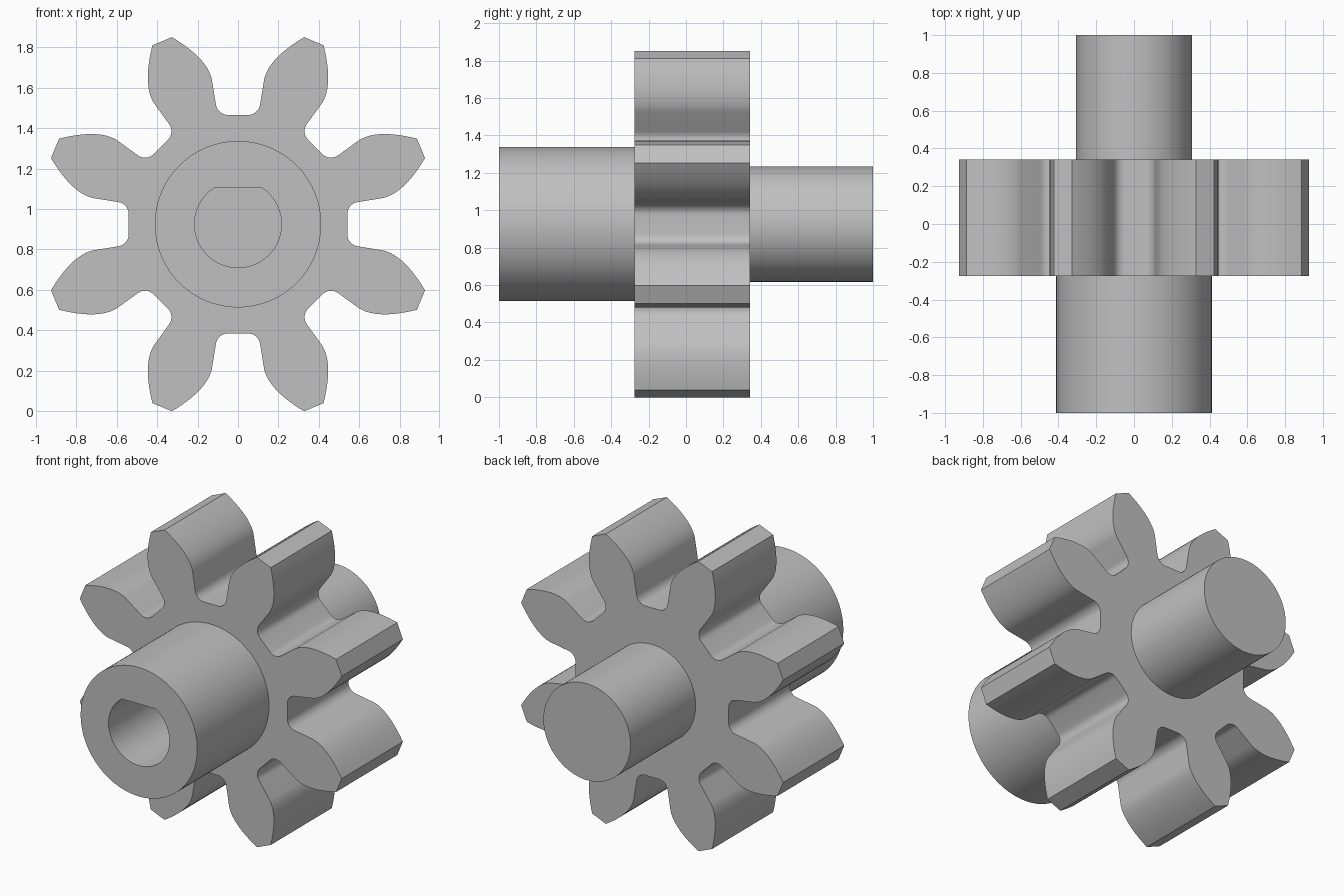
import bpy
import bmesh
from math import sin, cos, pi, radians
from mathutils import Vector, Matrix

AXIS_Z = 0.925
TEETH = 8
SIDES = 96

cube = bpy.data.objects.get("Cube")
if cube:
    bpy.data.objects.remove(cube, do_unlink=True)

grey = bpy.data.materials.new("plain_grey")
grey.use_nodes = True
grey.diffuse_color = (0.53, 0.53, 0.53, 1)
grey.node_tree.nodes["Principled BSDF"].inputs["Base Color"].default_value = grey.diffuse_color


def add_ring(bm, outline, y):
    return [bm.verts.new((p.x, y, AXIS_Z + p.y)) for p in outline]


def bridge(bm, a, b):
    for i in range(len(a)):
        j = (i + 1) % len(a)
        bm.faces.new((a[i], a[j], b[j], b[i]))


def finish(bm, name):
    bmesh.ops.recalc_face_normals(bm, faces=bm.faces)
    mesh = bpy.data.meshes.new(name)
    bm.to_mesh(mesh)
    bm.free()
    mesh.materials.append(grey)
    obj = bpy.data.objects.new(name, mesh)
    bpy.context.collection.objects.link(obj)
    bpy.ops.object.select_all(action='DESELECT')
    obj.select_set(True)
    bpy.context.view_layer.objects.active = obj
    bpy.ops.object.shade_smooth_by_angle(angle=radians(30))
    return obj


def prism(name, outline, y0, y1):
    bm = bmesh.new()
    front, back = add_ring(bm, outline, y0), add_ring(bm, outline, y1)
    bridge(bm, front, back)
    bm.faces.new(front)
    bm.faces.new(back)
    return finish(bm, name)


def circle(radius, flat=None):
    pts = [Vector((cos(2 * pi * i / SIDES), sin(2 * pi * i / SIDES))) * radius
           for i in range(SIDES)]
    if flat is not None:
        for p in pts:
            p.y = min(p.y, flat)
    return pts


# Half of one gap between teeth: root fillet, then the curved flank
fillet = 0.06
half = []
for i in range(9):
    a = radians(80) * i / 8
    half.append(Vector((0.05 + fillet * sin(a), 0.541 + fillet * (1 - cos(a)))))
start, control, tip = Vector((0.13, 0.72)), Vector((0.155, 0.823)), Vector((0.327, 0.926))
for i in range(13):
    t = i / 12
    half.append(start * (1 - t) ** 2 + control * 2 * t * (1 - t) + tip * t * t)
gap = [Vector((-p.x, p.y)) for p in reversed(half)] + half

# Toothed wheel
outline = []
for k in range(TEETH):
    turn = Matrix.Rotation(-2 * pi * k / TEETH, 2)
    outline += [turn @ p for p in gap]
prism("gear_wheel", outline, -0.275, 0.342)

# Rear shaft, seated slightly into the wheel
prism("rear_shaft", circle(0.308), 0.33, 1.0)

# Front hub with a D-shaped bore that ends at the wheel
bore_radius = 0.215
bore = circle(bore_radius, bore_radius * sin(radians(56.25)))
bm = bmesh.new()
rings = [add_ring(bm, circle(0.412), -0.265), add_ring(bm, circle(0.412), -1.0),
         add_ring(bm, bore, -1.0), add_ring(bm, bore, -0.265)]
for i in range(4):
    bridge(bm, rings[i], rings[(i + 1) % 4])
finish(bm, "front_hub")
